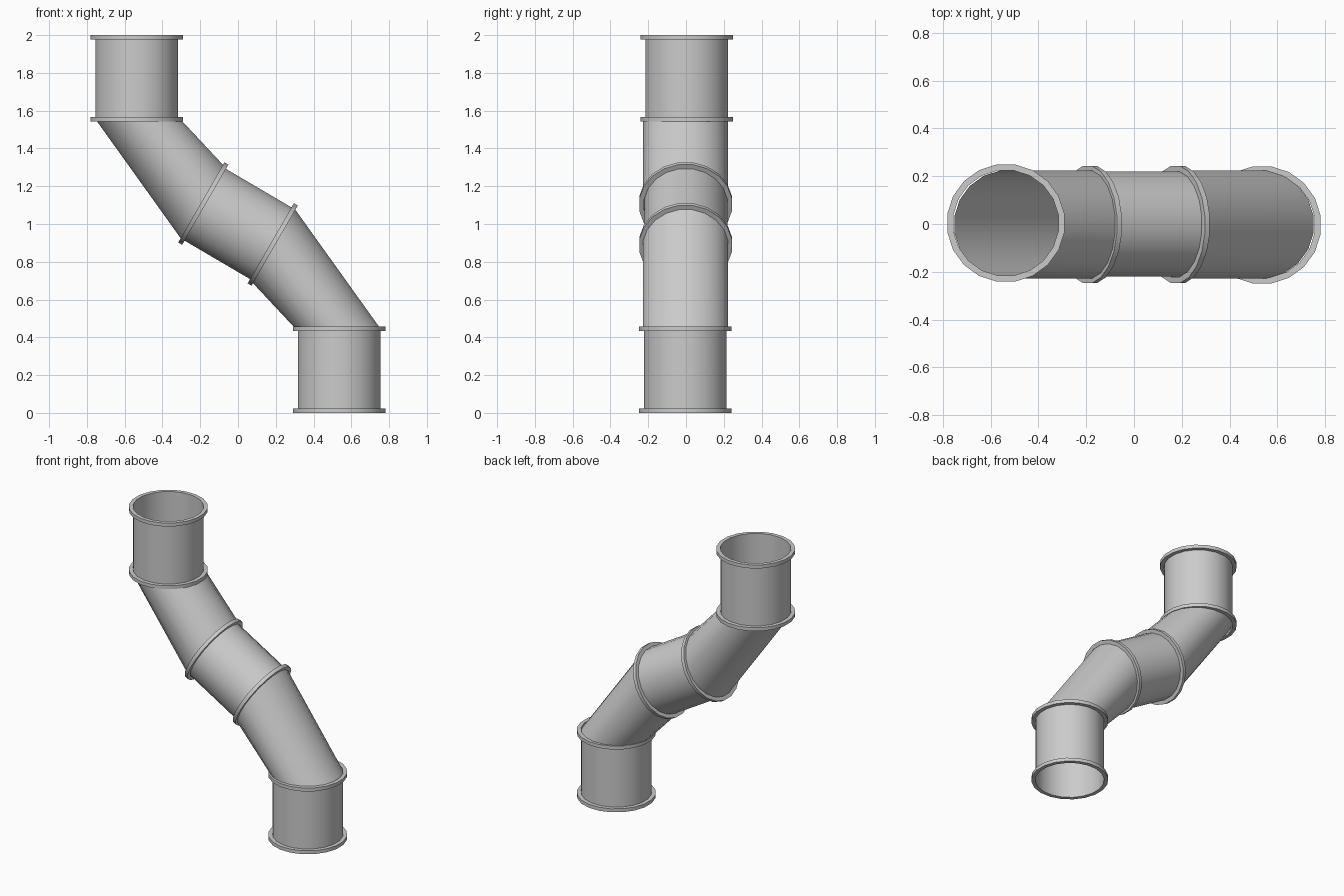
import bpy, bmesh, math
from mathutils import Vector

if "Cube" in bpy.data.objects:
    bpy.data.objects.remove(bpy.data.objects["Cube"])

N = 20
TILT = math.radians(60)          # lean of the middle joints


def circle(x, y, z, r, tilt=0.0):
    """Points of a circle whose plane leans by tilt about the y axis."""
    u = Vector((math.cos(tilt), 0, math.sin(tilt)))
    c = Vector((x, y, z))
    return [c + u * (r * math.cos(a)) + Vector((0, r * math.sin(a), 0))
            for a in (2 * math.pi * (i + 0.5) / N for i in range(N))]


def loft(name, loops, closed=False):
    bm = bmesh.new()
    rows = [[bm.verts.new(p) for p in lp] for lp in loops]
    pairs = list(zip(rows, rows[1:]))
    if closed:
        pairs.append((rows[-1], rows[0]))
    for a, b in pairs:
        for i in range(N):
            j = (i + 1) % N
            bm.faces.new((a[i], a[j], b[j], b[i]))
    if closed:
        bmesh.ops.recalc_face_normals(bm, faces=bm.faces)
    else:
        # open pipe: make the faces look outward
        f = bm.faces[:][0]
        mid = sum((v.co for r in rows for v in r), Vector()) / (N * len(rows))
        if f.normal.length == 0:
            bm.normal_update()
        if f.normal.dot(f.calc_center_median() - mid) < 0:
            bmesh.ops.reverse_faces(bm, faces=bm.faces[:])
    me = bpy.data.meshes.new(name)
    bm.to_mesh(me)
    bm.free()
    ob = bpy.data.objects.new(name, me)
    bpy.context.collection.objects.link(ob)
    bpy.ops.object.select_all(action='DESELECT')
    ob.select_set(True)
    bpy.context.view_layer.objects.active = ob
    bpy.ops.object.shade_smooth_by_angle(angle=math.radians(35))
    return ob


def flange(name, x, y, z, tilt=0.0, t=0.024, ri=0.222, ro=0.248):
    """Square-section collar centred on a point."""
    n = Vector((-math.sin(tilt), 0, math.cos(tilt))) * (t / 2)
    prof = ((ri, -1), (ro, -1), (ro, 1), (ri, 1))
    loft(name, [circle(x + n.x * s, y, z + n.z * s, r, tilt) for r, s in prof], True)


# The lower half is the upper half turned half a turn about the y axis
for s, part in ((1, "upper"), (-1, "lower")):
    def Z(z):
        return 1 + s * (z - 1)
    x, y = -0.536 * s, 0.004 * s
    # straight end pipe with its two collars
    loft(part + "_pipe", [circle(x, y, Z(1.55), 0.222), circle(x, y, Z(1.995), 0.222)])
    flange(part + "_end_flange", x, y, Z(1.988))
    flange(part + "_inner_flange", x, y, Z(1.554))
    # slanted elbow running to the tilted collar
    loft(part + "_elbow", [circle(-0.526 * s, -0.002, Z(1.55), 0.228),
                           circle(-0.184 * s, -0.002, Z(1.11), 0.228, TILT)])
    flange(part + "_joint_flange", -0.184 * s, -0.002, Z(1.108), TILT)

# Middle pipe
loft("middle_pipe", [circle(-0.184, 0, 1.108, 0.222, TILT),
                     circle(0.184, 0, 0.892, 0.222, TILT)])
